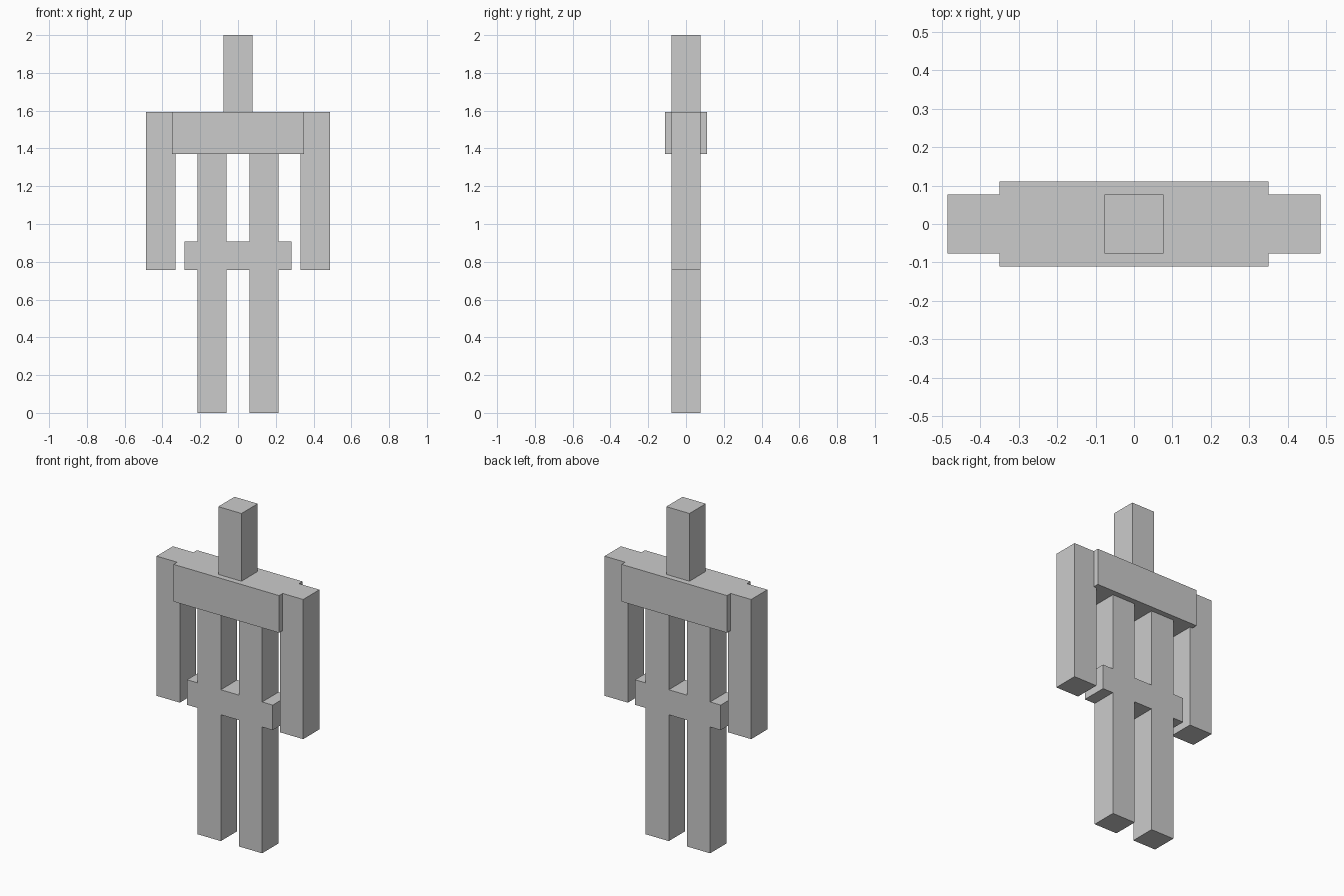
import bpy

if "Cube" in bpy.data.objects:
    bpy.data.objects.remove(bpy.data.objects["Cube"])

grey = bpy.data.materials.new("light grey")
grey.diffuse_color = (0.6, 0.6, 0.6, 1)
grey.use_nodes = True
grey.node_tree.nodes["Principled BSDF"].inputs["Base Color"].default_value = grey.diffuse_color

LIMB = 0.154  # square thickness shared by the limbs, head and hips


def block(name, x, width, depth, bottom, top):
    """Box centred on x and y = 0, spanning bottom to top."""
    bpy.ops.mesh.primitive_cube_add(size=1, location=(x, 0, (bottom + top) / 2))
    ob = bpy.context.object
    ob.name = name
    ob.scale = (width, depth, top - bottom)
    bpy.ops.object.transform_apply(location=False, rotation=False, scale=True)
    ob.data.materials.append(grey)
    return ob


# Central parts
block("head", 0, LIMB, LIMB, 1.594, 2.0)
block("shoulders", 0, 0.70, 0.222, 1.371, 1.594)
block("hips", 0, 0.568, LIMB, 0.757, 0.907)

# Paired limbs; the leg posts run up to the shoulders
for side, sign in (("left", -1), ("right", 1)):
    block(side + "_arm", sign * 0.409, LIMB, LIMB, 0.757, 1.594)
    block(side + "_leg", sign * 0.137, LIMB, LIMB, 0.0, 1.371)
